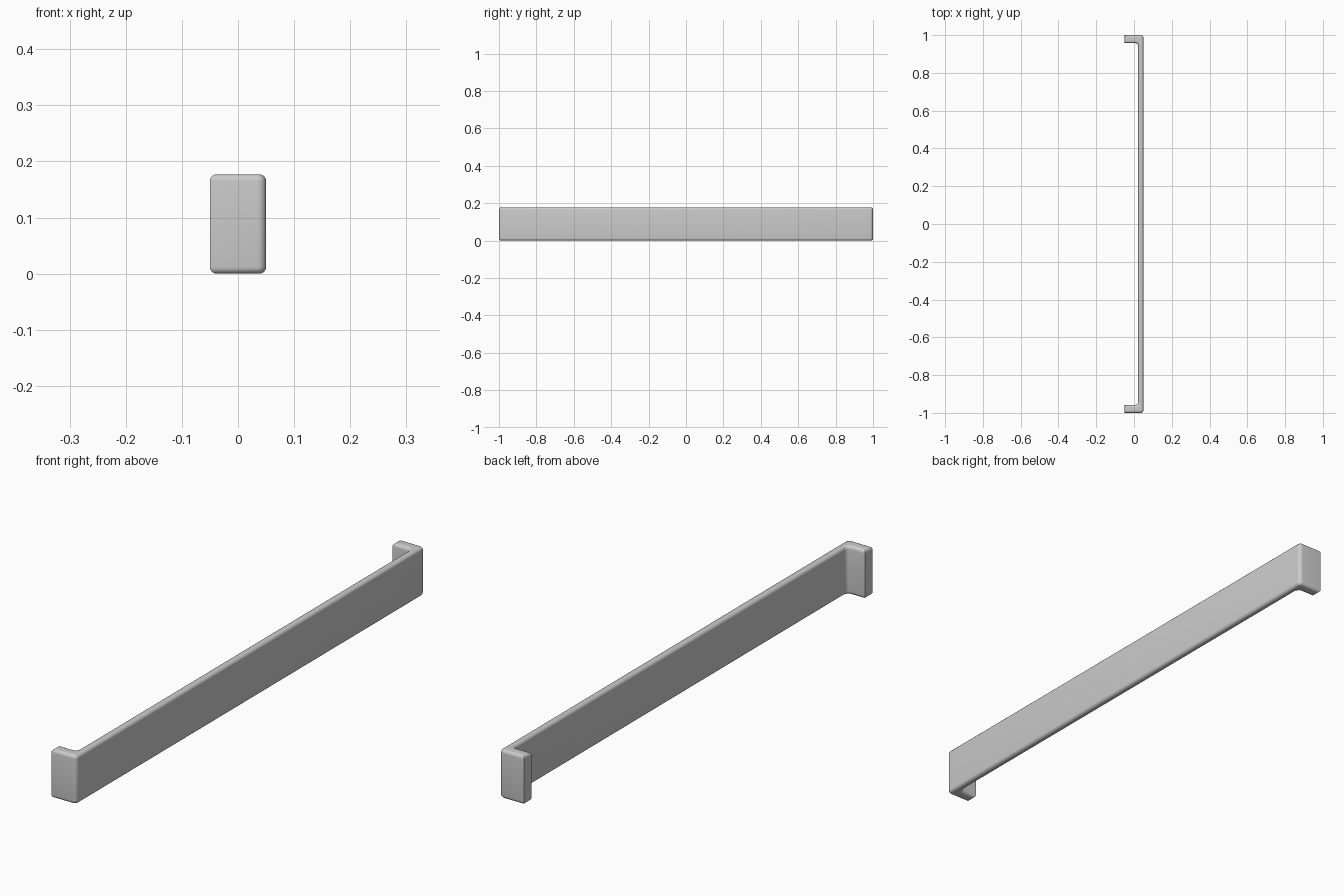
import bpy, bmesh

if "Cube" in bpy.data.objects:
    bpy.data.objects.remove(bpy.data.objects["Cube"])

HALF_DEPTH, HALF_LEN, HEIGHT = 0.05, 1.0, 0.177
INNER_X, INNER_Y = 0.022, 0.957   # inner faces of bar and end returns

# U-shaped plan outline
outline = [(-HALF_DEPTH, -HALF_LEN), (HALF_DEPTH, -HALF_LEN),
           (HALF_DEPTH, HALF_LEN), (-HALF_DEPTH, HALF_LEN),
           (-HALF_DEPTH, INNER_Y), (INNER_X, INNER_Y),
           (INNER_X, -INNER_Y), (-HALF_DEPTH, -INNER_Y)]
bm = bmesh.new()
face = bm.faces.new([bm.verts.new((x, y, 0)) for x, y in outline])

# Round the bends in plan, leaving the tips of the returns square
bends = [v for v in bm.verts if v.co.x > 0]
bmesh.ops.bevel(bm, geom=bends, offset=0.015, segments=5, profile=0.5, affect='VERTICES')

# Extrude to full height
ext = bmesh.ops.extrude_face_region(bm, geom=bm.faces[:])
top = [g for g in ext['geom'] if isinstance(g, bmesh.types.BMVert)]
bmesh.ops.translate(bm, verts=top, vec=(0, 0, HEIGHT))
bmesh.ops.recalc_face_normals(bm, faces=bm.faces[:])

# Round the whole top and bottom rims
rims = [e for e in bm.edges if abs(e.verts[0].co.z - e.verts[1].co.z) < 1e-5]
bmesh.ops.bevel(bm, geom=rims, offset=0.012, segments=5, profile=0.5,
                affect='EDGES', clamp_overlap=False)
bmesh.ops.recalc_face_normals(bm, faces=bm.faces[:])

mesh = bpy.data.meshes.new("handle_bar")
bm.to_mesh(mesh)
bm.free()
bar = bpy.data.objects.new("handle_bar", mesh)
bpy.context.collection.objects.link(bar)
bpy.context.view_layer.objects.active = bar
bar.select_set(True)
bpy.ops.object.shade_smooth_by_angle(angle=0.6)
